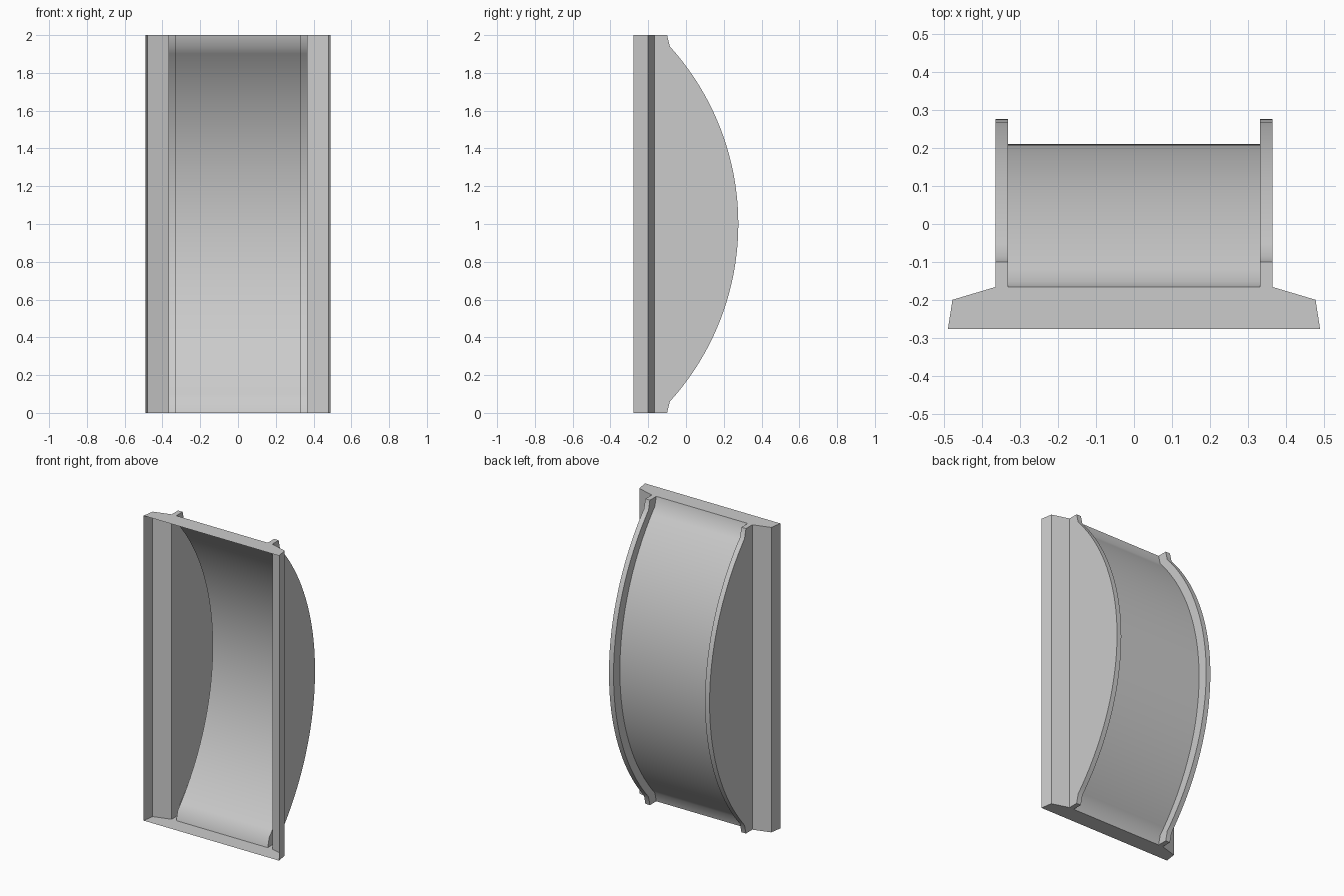
import bpy, bmesh, math

cube = bpy.data.objects.get("Cube")
if cube:
    bpy.data.objects.remove(cube, do_unlink=True)

grey = bpy.data.materials.new("plain grey")
grey.use_nodes = True
colour = (0.6, 0.6, 0.6, 1)
grey.diffuse_color = colour
grey.node_tree.nodes["Principled BSDF"].inputs["Base Color"].default_value = colour

RADIUS, CREST, RIM_DEPTH = 1.4, 0.277, 0.066
FLARE, END_Y = 0.06, -0.1
RIM_OUT, RIM_IN = 0.365, 0.332
FRONT, STEP, SEAT = -0.277, -0.2, -0.166
FRONT_X, STEP_X = 0.491, 0.479


def rim_y(z):
    """Arched back edge, at height z."""
    return CREST - RADIUS + math.sqrt(RADIUS ** 2 - (z - 1) ** 2)


def make_object(name, build):
    bm = bmesh.new()
    build(bm)
    bmesh.ops.remove_doubles(bm, verts=bm.verts, dist=0.0001)
    mesh = bpy.data.meshes.new(name)
    bm.to_mesh(mesh)
    bm.free()
    obj = bpy.data.objects.new(name, mesh)
    bpy.context.collection.objects.link(obj)
    mesh.materials.append(grey)
    bpy.ops.object.select_all(action='DESELECT')
    obj.select_set(True)
    bpy.context.view_layer.objects.active = obj
    bpy.ops.object.shade_smooth_by_angle(angle=math.radians(30))
    return obj


def loft(bm, sections):
    """Join successive open cross-sections with quads."""
    rows = [[bm.verts.new(p) for p in s] for s in sections]
    for low, high in zip(rows, rows[1:]):
        for i in range(len(low) - 1):
            bm.faces.new((low[i + 1], low[i], high[i], high[i + 1]))


# Heights along the arch, with a short flare at each end
steps = 40
half = 1 - FLARE
sweep = math.asin(half / RADIUS)
heights = [1 + RADIUS * math.sin(sweep * (2 * i / steps - 1)) for i in range(steps + 1)]
stations = [(0, END_Y)] + [(z, rim_y(z)) for z in heights] + [(2, END_Y)]


# Hollow arched guard: side walls, raised rims and the curved channel between them
def arched_guard(bm):
    sections = []
    for z, y in stations:
        right = [(-RIM_OUT, SEAT), (-RIM_OUT, y), (-RIM_IN, y), (-RIM_IN, y - RIM_DEPTH)]
        left = [(-x, v) for x, v in reversed(right)]
        sections.append([(x, v, z) for x, v in right + left])
    loft(bm, sections)


make_object("arched_guard", arched_guard)


# Side flanges, open at the front
def side_flange(side):
    def build(bm):
        points = [(FRONT_X, FRONT), (STEP_X, STEP), (RIM_OUT, SEAT)]
        if side < 0:
            order = points
        else:
            order = points[::-1]
        loft(bm, [[(side * x, y, z) for x, y in order] for z in (0, 2)])
    return build


make_object("right_flange", side_flange(-1))
make_object("left_flange", side_flange(1))


# End plates closing the top and bottom
def end_plate(z):
    def build(bm):
        right = [(-FRONT_X, FRONT), (-STEP_X, STEP), (-RIM_OUT, SEAT), (-RIM_OUT, END_Y),
                 (-RIM_IN, END_Y), (-RIM_IN, END_Y - RIM_DEPTH)]
        outline = right + [(-x, y) for x, y in reversed(right)]
        if z > 0:
            outline.reverse()
        bm.faces.new([bm.verts.new((x, y, z)) for x, y in outline])
    return build


make_object("bottom_plate", end_plate(0))
make_object("top_plate", end_plate(2))
